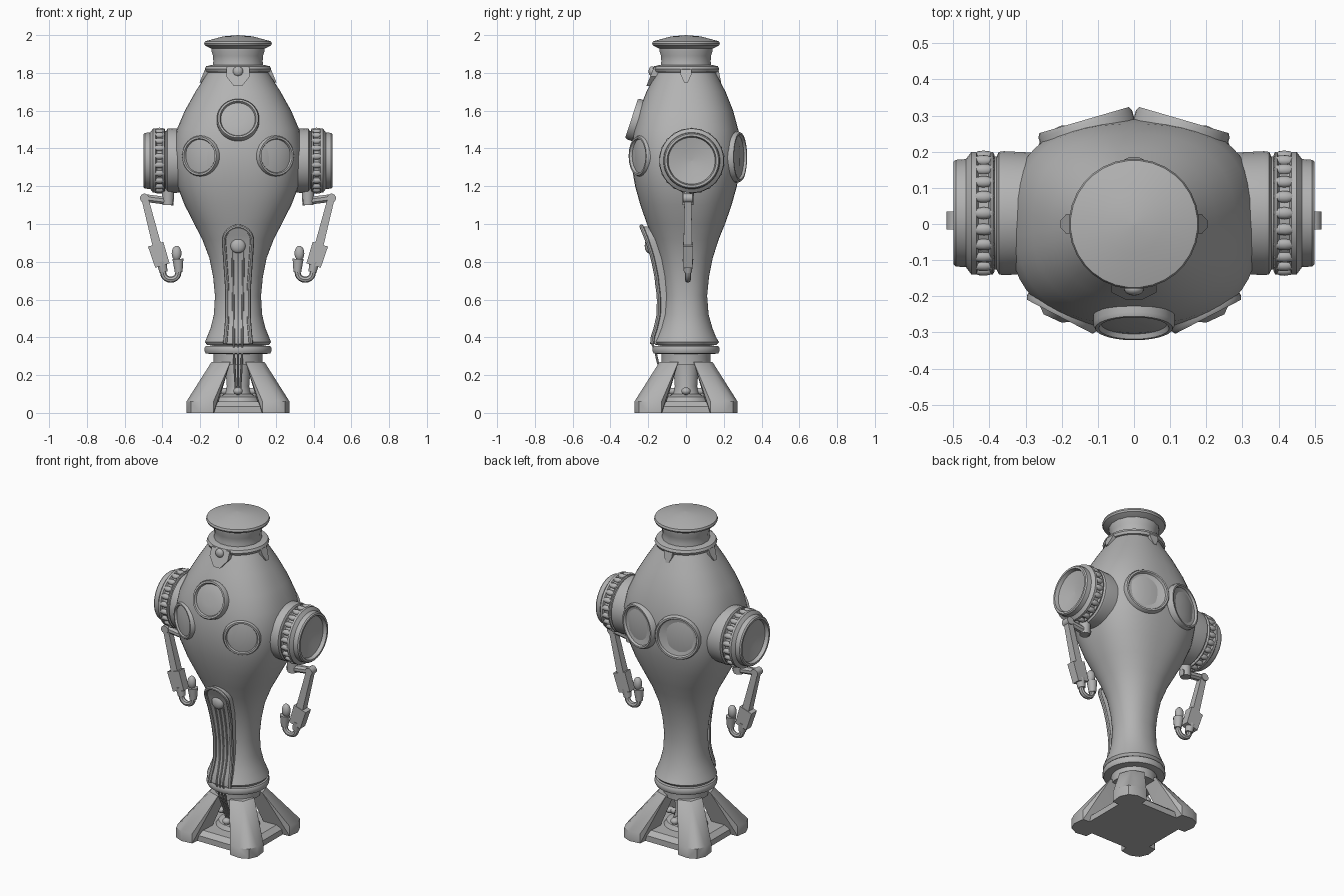
import bpy, bmesh, math
from mathutils import Vector, Matrix

if "Cube" in bpy.data.objects:
    bpy.data.objects.remove(bpy.data.objects["Cube"])

grey = bpy.data.materials.new("warm_grey_metal")
grey.use_nodes = True
colour = (0.45, 0.45, 0.45, 1)
grey.diffuse_color = colour
grey.node_tree.nodes["Principled BSDF"].inputs["Base Color"].default_value = colour
parts = []


def add(name, bm):
    bmesh.ops.remove_doubles(bm, verts=bm.verts, dist=1e-5)
    bmesh.ops.recalc_face_normals(bm, faces=bm.faces)
    mesh = bpy.data.meshes.new(name)
    bm.to_mesh(mesh)
    bm.free()
    mesh.materials.append(grey)
    ob = bpy.data.objects.new(name, mesh)
    bpy.context.collection.objects.link(ob)
    parts.append(ob)


def loft(name, rings):
    """Skin equal-sized rings of points and close both ends."""
    bm = bmesh.new()
    rows = [[bm.verts.new(p) for p in ring] for ring in rings]
    n = len(rows[0])
    for a, b in zip(rows, rows[1:]):
        for i in range(n):
            j = (i + 1) % n
            bm.faces.new((a[i], a[j], b[j], b[i]))
    bm.faces.new(rows[0])
    bm.faces.new(rows[-1])
    add(name, bm)


def oval(rx, ry, h, n, power=2):
    """Ring of points; a power above two makes the oval boxier."""
    ring = []
    for i in range(n):
        a = math.tau * (i + 0.5) / n
        c, s = math.cos(a), math.sin(a)
        ring.append(Vector((math.copysign(abs(c) ** (2 / power), c) * rx,
                            math.copysign(abs(s) ** (2 / power), s) * ry, h)))
    return ring


def lathe(name, profile, pos=(0, 0, 0), axis=(0, 0, 1), n=32, flat=1):
    """Turn (radius, height) rows about an axis."""
    turn = Vector((0, 0, 1)).rotation_difference(Vector(axis))
    loft(name, [[turn @ p + Vector(pos) for p in oval(max(r, 1e-3), max(r, 1e-3) * flat, h, n)]
                for r, h in profile])


def rod(name, p, q, r0, r1, n=12, flat=1):
    p, q = Vector(p), Vector(q)
    lathe(name, [(r0, 0), (r1, (q - p).length)], p, q - p, n, flat)


def ball(name, pos, size):
    bm = bmesh.new()
    bmesh.ops.create_uvsphere(bm, u_segments=16, v_segments=10, radius=1,
                              matrix=Matrix.Translation(pos) @ Matrix.Diagonal((*size, 1)))
    add(name, bm)


def tube(name, points, radius):
    curve = bpy.data.curves.new(name, 'CURVE')
    curve.dimensions = '3D'
    curve.bevel_depth = radius
    curve.bevel_resolution = 2
    curve.use_fill_caps = True
    line = curve.splines.new('POLY')
    line.points.add(len(points) - 1)
    for pt, co in zip(line.points, points):
        pt.co = (*co, 1)
    curve.materials.append(grey)
    ob = bpy.data.objects.new(name, curve)
    bpy.context.collection.objects.link(ob)
    bpy.ops.object.select_all(action='DESELECT')
    ob.select_set(True)
    bpy.context.view_layer.objects.active = ob
    bpy.ops.object.convert(target='MESH')
    parts.append(bpy.context.view_layer.objects.active)


# Vase-shaped hull, boxier where it is widest: x radius, height, y radius
hull = [(.165, .36, .16), (.175, .375, .175), (.165, .4, .16), (.145, .45, .14),
        (.128, .52, .12), (.122, .62, .112), (.132, .72, .122), (.152, .82, .142),
        (.19, .92, .174), (.232, 1.0, .207), (.283, 1.1, .242), (.322, 1.2, .27),
        (.342, 1.3, .287), (.345, 1.4, .289), (.325, 1.5, .277), (.282, 1.6, .25),
        (.226, 1.7, .21), (.175, 1.78, .168), (.15, 1.82, .15)]
loft("hull", [oval(rx, ry, z, 48, 2 + 2.8 * max(0, rx / ry - 1)) for rx, z, ry in hull])


def front_of(z):
    for (_, z0, y0), (_, z1, y1) in zip(hull, hull[1:]):
        if z <= z1:
            return -(y0 + (y1 - y0) * max(0, z - z0) / (z1 - z0))


# Collar, neck and hatch cap
lathe("collar", [(.15, 1.8), (.17, 1.805), (.177, 1.82), (.17, 1.835), (.14, 1.842)])
lathe("neck", [(.138, 1.83), (.133, 1.86), (.135, 1.89), (.143, 1.915), (.143, 1.935)], n=16)
lathe("hatch_cap", [(.13, 1.925), (.145, 1.93), (.175, 1.945), (.18, 1.955),
                    (.176, 1.967), (.08, 1.993), (0, 2)])


# Clasps hanging from the collar
def clasp(name, angle, w, low, slope):
    outline = [(-w, 1.83), (w, 1.83), (w, (1.83 + low) / 2), (w * .35, low),
               (-w * .35, low), (-w, (1.83 + low) / 2)]
    spin = Matrix.Rotation(angle, 3, 'Z')
    loft(name, [[spin @ Vector((x, -(.17 + (1.83 - z) * slope) + d, z)) for x, z in outline]
                for d in (0, .05)])


clasp("front_clasp", 0, .062, 1.73, .4)
ball("clasp_ball", (0, -.18, 1.808), (.027, .018, .027))
for name, turns, slope in (("left_clasp", 1, .42), ("back_clasp", 2, .2), ("right_clasp", 3, .42)):
    clasp(name, turns * math.pi / 2, .028, 1.75, slope)


# Portholes: rim around a domed or dished lens
def porthole(name, pos, axis, r, dome):
    lathe(name, [(r, -.08), (r, 0), (r - .006, .011), (r - .016, .011), (r - .022, -.002),
                 (r * .6, dome * .55), (r * .3, dome * .9), (0, dome)], pos, axis)


porthole("front_top_porthole", (0, -.278, 1.555), (0, -.95, .31), .113, .006)
for side, s in (("left", 1), ("right", -1)):
    porthole(side + "_front_porthole", (s * .2, -.247, 1.36), (s * .46, -.89, 0), .108, .004)
    porthole(side + "_back_porthole", (s * .135, .277, 1.355), (s * .28, .96, 0), .135, -.016)

    # Side pod with knobbed band and dished lens
    centre = Vector((0, .03, 1.335))
    lathe(side + "_pod", [(.165, .22), (.172, .36), (.17, .374), (.157, .38), (.157, .386),
                          (.17, .39), (.17, .396), (.158, .402), (.158, .43), (.17, .436),
                          (.17, .45), (.15, .465), (.148, .493), (.142, .5), (.13, .5),
                          (.124, .478), (.06, .465), (0, .458)], centre, (s, 0, 0), 40)
    knobs = bmesh.new()
    for i in range(22):
        m = (Matrix.Translation(centre) @ Matrix.Rotation(math.tau * i / 22, 4, 'X')
             @ Matrix.Translation((s * .416, 0, .16)) @ Matrix.Diagonal((.032, .017, .015, 1)))
        bmesh.ops.create_icosphere(knobs, subdivisions=2, radius=1, matrix=m)
    add(side + "_pod_knobs", knobs)

    # Jointed arm with a hooked claw
    def at(x, z, y=.01):
        return (s * x, y, z)
    rod(side + "_shoulder_peg", at(.37, 1.1), at(.37, 1.19), .03, .034)
    rod(side + "_shoulder_bar", at(.34, 1.118), at(.49, 1.137), .022, .022, 8)
    rod(side + "_elbow", at(.495, 1.137, -.015), at(.495, 1.137, .035), .024, .024)
    rod(side + "_forearm", at(.425, .87), at(.493, 1.135), .033, .026, 4)
    rod(side + "_hand", at(.4, .78), at(.436, .893), .056, .06, 4, .62)
    rod(side + "_wrist", at(.394, .745), at(.405, .8), .022, .028)
    hook = [at(.356 + .04 * math.cos(a), .742 - .037 * math.sin(a))
            for a in [math.pi * i / 10 for i in range(11)]]
    tube(side + "_claw", [at(.4, .79)] + hook + [at(.316, .8)], .016)
    rod(side + "_thumb", at(.314, .745), at(.318, .815), .021, .03)
    ball(side + "_thumb_tip", at(.325, .845), (.026, .023, .04))

# Raised front panel with an arched top
arch_z, arch_r = .912, .075


def half_width(z):
    if z > arch_z:
        return math.sqrt(max(arch_r ** 2 - (z - arch_z) ** 2, 1e-5))
    return .057 + .018 * max(0, (z - .65) / (arch_z - .65)) + .012 * max(0, (.5 - z) / .14)


def panel_front(z):
    return front_of(z) - .014 - .02 * min(1, (z - .36) / .3)


straight = [.365 + (arch_z - .365) * i / 14 for i in range(15)]
curved = [arch_z + arch_r * math.sin(math.pi * i / 16) for i in range(1, 9)]
panel = []
for z in straight + curved:
    w, y = half_width(z), panel_front(z)
    panel.append([(-w, y + .08, z), (-w, y, z), (w, y, z), (w, y + .08, z)])
loft("front_panel", panel)
rim = [(half_width(z), z) for z in straight]
rim += [(arch_r * math.cos(a), arch_z + arch_r * math.sin(a))
        for a in [math.pi * i / 16 for i in range(1, 16)]]
rim += [(-half_width(z), z) for z in reversed(straight)]
tube("panel_rim", [(x, panel_front(z), z) for x, z in rim], .011)
ball("panel_knob", (0, panel_front(.885), .885), (.04, .022, .04))

# Cables from the panel down into the pedestal
for i in (-1, 0, 1):
    run = [(i * (.03 - .008 * k / 14), panel_front(z), z)
           for k, z in enumerate(reversed(straight))][1:]
    run += [(i * .022, -.165, .34), (i * .02, -.15, .27), (i * .016, -.12, .2), (i * .01, -.09, .1)]
    tube("cable", run, .006)

# Pedestal rings
lathe("pedestal_ring", [(.15, .312), (.172, .315), (.177, .325), (.177, .345), (.172, .354), (.14, .356)])
lathe("pedestal_neck", [(.13, .255), (.13, .32), (.14, .37)], n=24)

# Four splayed legs with clipped outer corners
for sx in (-1, 1):
    for sy in (-1, 1):
        bm = bmesh.new()
        foot = [(.12, .12), (.13, .265), (.265, .13), (.2, .273), (.273, .2), (.25, .25)]
        corners = [(x, y, z) for x, y in foot for z in (0, .06)]
        corners += [(x, y, .27) for x, y in ((.04, .04), (.04, .14), (.14, .04), (.115, .115))]
        for x, y, z in corners:
            bm.verts.new((sx * x, sy * y, z))
        bmesh.ops.convex_hull(bm, input=bm.verts)
        bmesh.ops.dissolve_limit(bm, angle_limit=.02, verts=bm.verts, edges=bm.edges)
        add("leg", bm)

# Floor plate, hub and pipe stubs between the legs
lathe("floor_plate", [(.31, 0), (.31, .035), (.27, .06)], n=4)
lathe("hub", [(.13, .05), (.11, .085), (.07, .1), (.06, .14), (.07, .27)], n=20)
for i in range(4):
    d = Vector((math.cos(i * math.pi / 2), math.sin(i * math.pi / 2), 0))
    up = Vector((0, 0, .115))
    rod("pipe_stub", up + d * .02, up + d * .11, .018, .018)
    ball("pipe_end", up + d * .11, (.025, .025, .02))

# Smooth shading with crisp edges
bpy.ops.object.select_all(action='DESELECT')
for ob in parts:
    ob.select_set(True)
bpy.context.view_layer.objects.active = parts[0]
bpy.ops.object.shade_smooth_by_angle(angle=math.radians(35))
